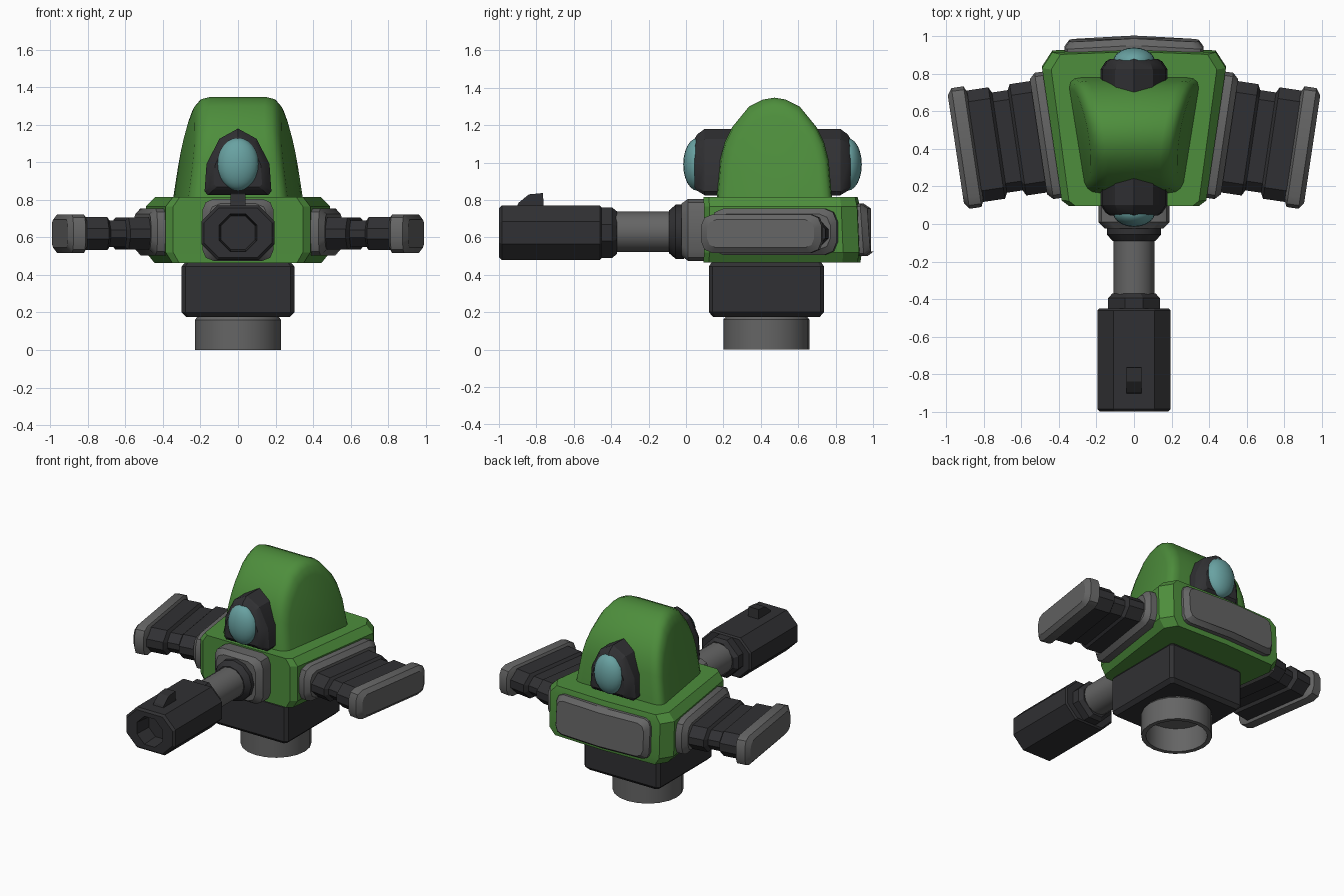
import bpy, bmesh
from math import sin, cos, pi, radians
from mathutils import Vector, Matrix

if "Cube" in bpy.data.objects:
    bpy.data.objects.remove(bpy.data.objects["Cube"])


def material(name, rgb):
    m = bpy.data.materials.new(name)
    m.diffuse_color = (*rgb, 1)
    m.use_nodes = True
    m.node_tree.nodes["Principled BSDF"].inputs["Base Color"].default_value = m.diffuse_color
    return m


GREEN = material("green_paint", (0.075, 0.27, 0.045))
DARK = material("dark_metal", (0.03, 0.03, 0.033))
STEEL = material("steel", (0.13, 0.13, 0.13))
GLASS = material("teal_glass", (0.14, 0.36, 0.36))


def smooth(ob, mat, angle):
    ob.data.materials.append(mat)
    bpy.ops.object.select_all(action='DESELECT')
    ob.select_set(True)
    bpy.context.view_layer.objects.active = ob
    bpy.ops.object.shade_smooth_by_angle(angle=radians(angle))


def skin(name, rings, mat, angle=32):
    """Bridge equal-length closed rings and cap both ends."""
    bm = bmesh.new()
    vs = [[bm.verts.new(p) for p in r] for r in rings]
    n = len(vs[0])
    for a, b in zip(vs, vs[1:]):
        for i in range(n):
            j = (i + 1) % n
            bm.faces.new((a[i], a[j], b[j], b[i]))
    bm.faces.new(vs[0])
    bm.faces.new(vs[-1])
    bmesh.ops.remove_doubles(bm, verts=bm.verts, dist=0.0004)
    bmesh.ops.recalc_face_normals(bm, faces=bm.faces)
    me = bpy.data.meshes.new(name)
    bm.to_mesh(me)
    bm.free()
    ob = bpy.data.objects.new(name, me)
    bpy.context.collection.objects.link(ob)
    smooth(ob, mat, angle)
    return ob


def frame(across, up, axis, origin):
    m = Matrix((across, up, axis)).transposed().to_4x4()
    m.translation = origin
    return m


def rrect(w, h, c, n):
    """Rounded rectangle from half sizes, corner radius, points per corner."""
    pts = []
    for k, (sx, sy) in enumerate(((1, 1), (-1, 1), (-1, -1), (1, -1))):
        for i in range(n):
            a = (k + i / (n - 1)) * pi / 2
            pts.append((sx * (w - c) + c * cos(a), sy * (h - c) + c * sin(a)))
    return pts


def loft(name, fr, sections, mat, n=3, angle=32):
    """Sections are (distance along axis, half width, half height, corner)."""
    return skin(name, [[fr @ Vector((x, y, d)) for x, y in rrect(w, h, c, n)]
                       for d, w, h, c in sections], mat, angle)


def round_sections(*pairs):
    return [(d, r, r, r) for d, r in pairs]


X, Y, Z = Vector((1, 0, 0)), Vector((0, 1, 0)), Vector((0, 0, 1))
upright = frame(X, Y, Z, (0, 0.43, 0))

# Pedestal: open tube and bevelled block
loft("base_ring", upright, round_sections((0.17, 0.2), (0, 0.2), (0, 0.23), (0.16, 0.23), (0.185, 0.21)),
     STEEL, n=6)
loft("neck_block", upright, [(0.175, 0.275, 0.285, 0.015), (0.2, 0.3, 0.308, 0.02),
                             (0.445, 0.3, 0.308, 0.02), (0.47, 0.28, 0.29, 0.015)], DARK, n=2, angle=20)

# Main body: wedge plan, wider to the rear, chamfered top and bottom
half = [(0.345, 0.095), (0.385, 0.125), (0.49, 0.83), (0.435, 0.915)]
plan = half + [(0, 0.93)] + [(-x, y) for x, y in reversed(half)]


def body_ring(z, inset, back):
    return [(x * (1 - inset * 2), 0.09 + (y - 0.09) * (1 - inset) + back * (y > 0.5), z) for x, y in plan]


skin("body", [body_ring(0.465, 0.045, 0.04), body_ring(0.52, 0, 0.01),
              body_ring(0.765, 0, 0), body_ring(0.815, 0.05, 0.03)], GREEN, angle=15)

# Domed top: arch profile swept sideways with rounded shoulders
arch = [(0.308, 0.81), (0.29, 1.015), (0.265, 1.11), (0.225, 1.19), (0.135, 1.3), (0.06, 1.337)]
arch = [(-y, z) for y, z in arch] + [(0, 1.347)] + [(y, z) for y, z in reversed(arch)]
rings = []
for side, inset, s in ((-1, 0, .82), (-1, .012, .92), (-1, .035, .98), (-1, .075, 1),
                       (1, .075, 1), (1, .035, .98), (1, .012, .92), (1, 0, .82)):
    ring = []
    for dy, z in arch:
        y, z = 0.4725 + dy * s, 0.81 + (z - 0.81) * s
        w = 0.305 + 0.16 * dy * s - 0.075 * (z - 0.81) / 0.53
        ring.append((side * (w - inset), y, z))
    rings.append(ring)
skin("dome", rings, GREEN, angle=45)

# Eye housing runs through the dome, with a lens at each end
eye_half = [(0.16, 0.825), (0.178, 0.845), (0.168, 0.99), (0.1, 1.125)]
eye = eye_half + [(0, 1.18)] + [(-x, z) for x, z in reversed(eye_half)]


def eye_ring(y, s):
    return [(x * s, y, 0.985 + (z - 0.985) * s) for x, z in eye]


skin("eye_housing", [eye_ring(0.045, 0.72), eye_ring(0.06, 0.85), eye_ring(0.1, 1),
                     eye_ring(0.825, 1), eye_ring(0.865, 0.85), eye_ring(0.88, 0.72)], DARK, angle=25)
for name, y in (("front_lens", 0.06), ("rear_lens", 0.865)):
    bpy.ops.mesh.primitive_uv_sphere_add(segments=20, ring_count=12, radius=1, location=(0, y, 0.99))
    lens = bpy.context.object
    lens.name = name
    lens.scale = (0.112, 0.075, 0.14)
    smooth(lens, GLASS, 60)

# Cannon: mount, barrel, collars and hollow muzzle, running forward
fwd = frame(X, Z, -Y, (0, 0, 0.64))
gun = frame(X, Z, -Y, (0, 0, 0.63))
loft("cannon_mount", fwd, [(-0.13, 0.19, 0.165, 0.06), (-0.01, 0.19, 0.165, 0.06),
                           (0.025, 0.155, 0.14, 0.06)], STEEL)
loft("barrel_collar", gun, round_sections((0.01, 0.145), (0.055, 0.145), (0.09, 0.115)), DARK, n=4)
loft("barrel", gun, round_sections((0.05, 0.108), (0.42, 0.108)), STEEL, n=5)
muzzle = frame(X, Z, -Y, (0, 0, 0.625))
loft("muzzle_collar", muzzle, [(0.37, 0.115, 0.115, 0.08), (0.395, 0.138, 0.135, 0.09),
                               (0.47, 0.138, 0.135, 0.09)], DARK, n=2, angle=20)
loft("muzzle", muzzle, [(0.45, 0.185, 0.135, 0.08), (0.46, 0.195, 0.145, 0.085),
                        (0.985, 0.195, 0.145, 0.085), (1.0, 0.182, 0.132, 0.08),
                        (1.0, 0.1, 0.1, 0.0586), (0.88, 0.09, 0.09, 0.0527)], DARK, n=2, angle=20)

# Sight fin on the muzzle
fin = [(-0.91, 0.755), (-0.895, 0.785), (-0.84, 0.83), (-0.765, 0.837), (-0.76, 0.755)]
skin("muzzle_sight", [[(x, y, z) for y, z in fin] for x in (-0.04, 0.04)], DARK, angle=20)

# Side arms: plate, ribbed link and end cap, angled to follow the body sides
tilt = radians(8.5)
for label, s in (("right", 1), ("left", -1)):
    out = Vector((s * cos(tilt), -sin(tilt), 0))
    along = Vector((s * sin(tilt), cos(tilt), 0))
    arm = frame(along, Z, out, (s * 0.44, 0.475, 0.63))
    link = frame(along, Z, out, (s * 0.44, 0.475, 0.62))
    loft(label + "_arm_plate", arm, [(-0.05, 0.34, 0.125, 0.07), (0.04, 0.34, 0.125, 0.07),
                                     (0.07, 0.31, 0.095, 0.06)], STEEL)
    loft(label + "_arm_link", link, [(0.04, 0.3, 0.085, 0.06), (0.18, 0.3, 0.085, 0.06),
                                     (0.195, 0.27, 0.07, 0.05), (0.28, 0.27, 0.07, 0.05),
                                     (0.295, 0.3, 0.088, 0.06), (0.43, 0.3, 0.088, 0.06)],
         DARK, n=2, angle=20)
    loft(label + "_arm_cap", link, [(0.41, 0.29, 0.085, 0.055), (0.425, 0.325, 0.103, 0.06),
                                    (0.49, 0.325, 0.103, 0.06), (0.515, 0.29, 0.075, 0.05)], STEEL)

# Rear panel: rounded plate bent slightly at the middle and leaning back
panel = []
for y, w, h in ((0.86, 0.37, 0.14), (0.955, 0.37, 0.14), (0.99, 0.345, 0.115)):
    pts = rrect(w, h, 0.05, 3)
    pts = pts[:3] + [(0, h)] + pts[3:9] + [(0, -h)] + pts[9:]
    panel.append([(x, y + 0.006 - 0.055 * abs(x) - 0.07 * v, 0.64 + v) for x, v in pts])
skin("rear_panel", panel, STEEL)
